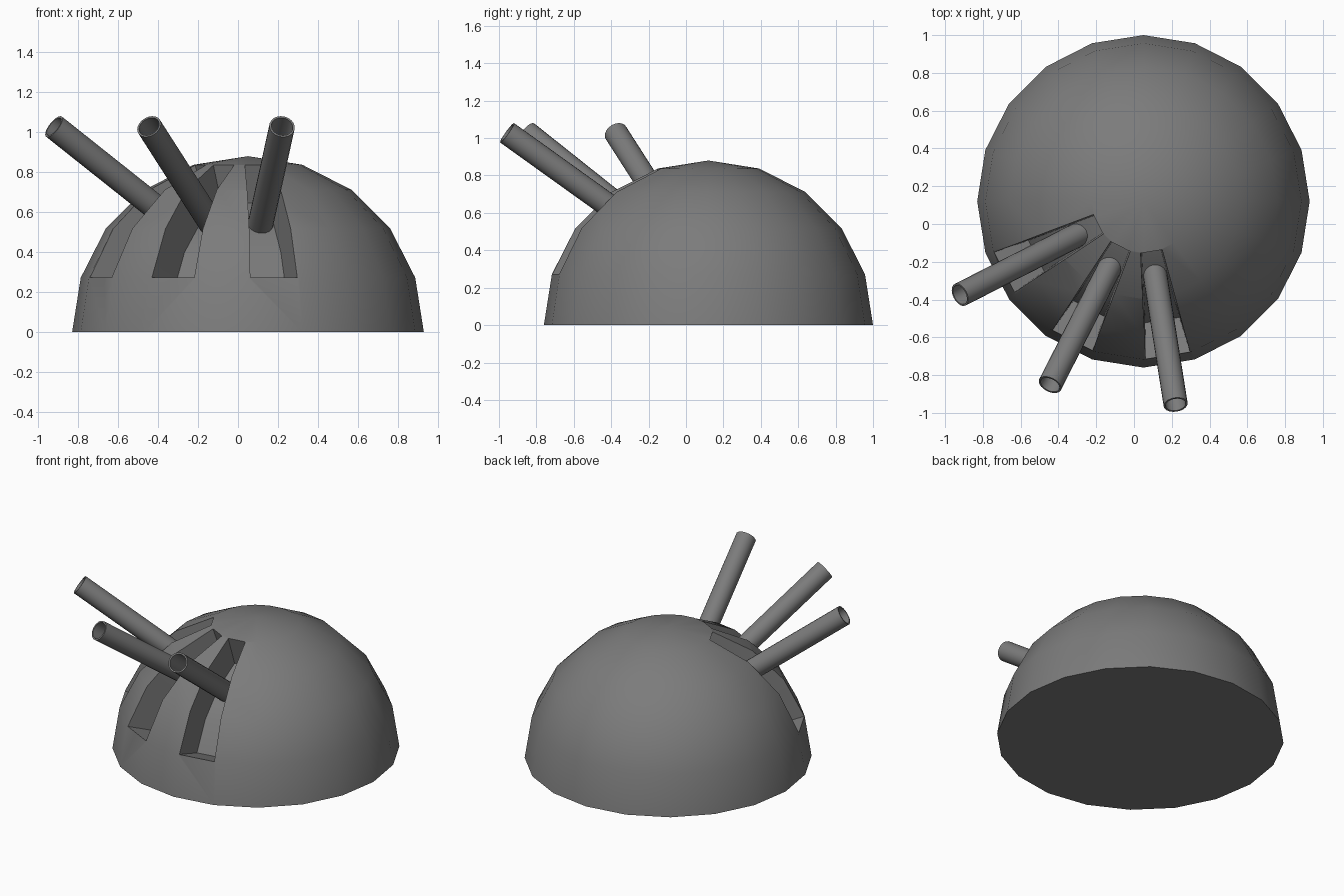
import bpy, bmesh, math
from mathutils import Vector

if "Cube" in bpy.data.objects:
    bpy.data.objects.remove(bpy.data.objects["Cube"])

R = 0.88
CENTRE = Vector((0.05, 0.12, 0.0))
SEG = 20
STEP = 2 * math.pi / SEG
SLOT_ANGLES = [math.radians(a) for a in (-81, -117, -153)]

grey = bpy.data.materials.new("mid grey")
grey.diffuse_color = (0.2, 0.2, 0.2, 1)
grey.use_nodes = True
grey.node_tree.nodes["Principled BSDF"].inputs["Base Color"].default_value = grey.diffuse_color


def make_object(name, bm):
    bmesh.ops.recalc_face_normals(bm, faces=bm.faces)
    mesh = bpy.data.meshes.new(name)
    bm.to_mesh(mesh)
    bm.free()
    mesh.materials.append(grey)
    ob = bpy.data.objects.new(name, mesh)
    bpy.context.collection.objects.link(ob)
    return ob


def smooth(ob):
    bpy.ops.object.select_all(action='DESELECT')
    ob.select_set(True)
    bpy.context.view_layer.objects.active = ob
    bpy.ops.object.shade_smooth_by_angle(angle=math.radians(30))


# Dome: lower half of a sphere removed, flat base closed
bm = bmesh.new()
rings = []
for i in range(5):
    el = i * STEP
    rings.append([bm.verts.new(CENTRE + Vector((R * math.cos(el) * math.cos(j * STEP),
                                                R * math.cos(el) * math.sin(j * STEP),
                                                R * math.sin(el)))) for j in range(SEG)])
top = bm.verts.new(CENTRE + Vector((0, 0, R)))
for j in range(SEG):
    k = (j + 1) % SEG
    for a, b in zip(rings, rings[1:]):
        bm.faces.new((a[j], a[k], b[k], b[j]))
    bm.faces.new((rings[-1][j], rings[-1][k], top))
bm.faces.new(rings[0])
dome = make_object("dome", bm)


# Slots: one dome segment wide, sunk towards the centre
def slot_cutter(angle):
    out = Vector((math.cos(angle), math.sin(angle), 0))
    side = Vector((-out.y, out.x, 0))
    bm = bmesh.new()
    rows = []
    for i, w in enumerate((0.119, 0.105, 0.085, 0.058), start=1):
        el = i * STEP
        p = out * (R * math.cos(el) * math.cos(STEP / 2)) + Vector((0, 0, R * math.sin(el)))
        rows.append([bm.verts.new(CENTRE + s * (p + side * (w * m)))
                     for s, m in ((0.77, -1), (1.15, -1), (1.15, 1), (0.77, 1))])
    for a, b in zip(rows, rows[1:]):
        for j in range(4):
            k = (j + 1) % 4
            bm.faces.new((a[j], a[k], b[k], b[j]))
    bm.faces.new(rows[0])
    bm.faces.new(rows[-1])
    ob = make_object("slot_cutter", bm)
    ob.hide_render = True
    return ob


bpy.context.view_layer.objects.active = dome
for angle in SLOT_ANGLES:
    cutter = slot_cutter(angle)
    mod = dome.modifiers.new("slot", 'BOOLEAN')
    mod.operation = 'DIFFERENCE'
    mod.solver = 'EXACT'
    mod.object = cutter
    bpy.ops.object.modifier_apply(modifier=mod.name)
    bpy.data.objects.remove(cutter, do_unlink=True)
smooth(dome)


# Barrels: hollow tubes rising out of the slots
def barrel(name, angle):
    out = Vector((math.cos(angle), math.sin(angle), 0))
    el = math.radians(35.3)
    axis = out * math.cos(el) + Vector((0, 0, math.sin(el)))
    u = Vector((-out.y, out.x, 0))
    v = axis.cross(u)
    tip = CENTRE + out * 1.09 + Vector((0, 0, 1.028))
    bm = bmesh.new()
    rows = [[bm.verts.new(tip - axis * d + (u * math.cos(j * STEP) + v * math.sin(j * STEP)) * r)
             for j in range(SEG)]
            for r, d in ((0.064, 0.9), (0.064, 0), (0.054, 0), (0.054, 0.85))]
    for a, b in zip(rows, rows[1:]):
        for j in range(SEG):
            k = (j + 1) % SEG
            bm.faces.new((a[j], a[k], b[k], b[j]))
    bm.faces.new(rows[0])
    bm.faces.new(rows[-1])
    smooth(make_object(name, bm))


for name, angle in zip(("right_barrel", "middle_barrel", "left_barrel"), SLOT_ANGLES):
    barrel(name, angle)
